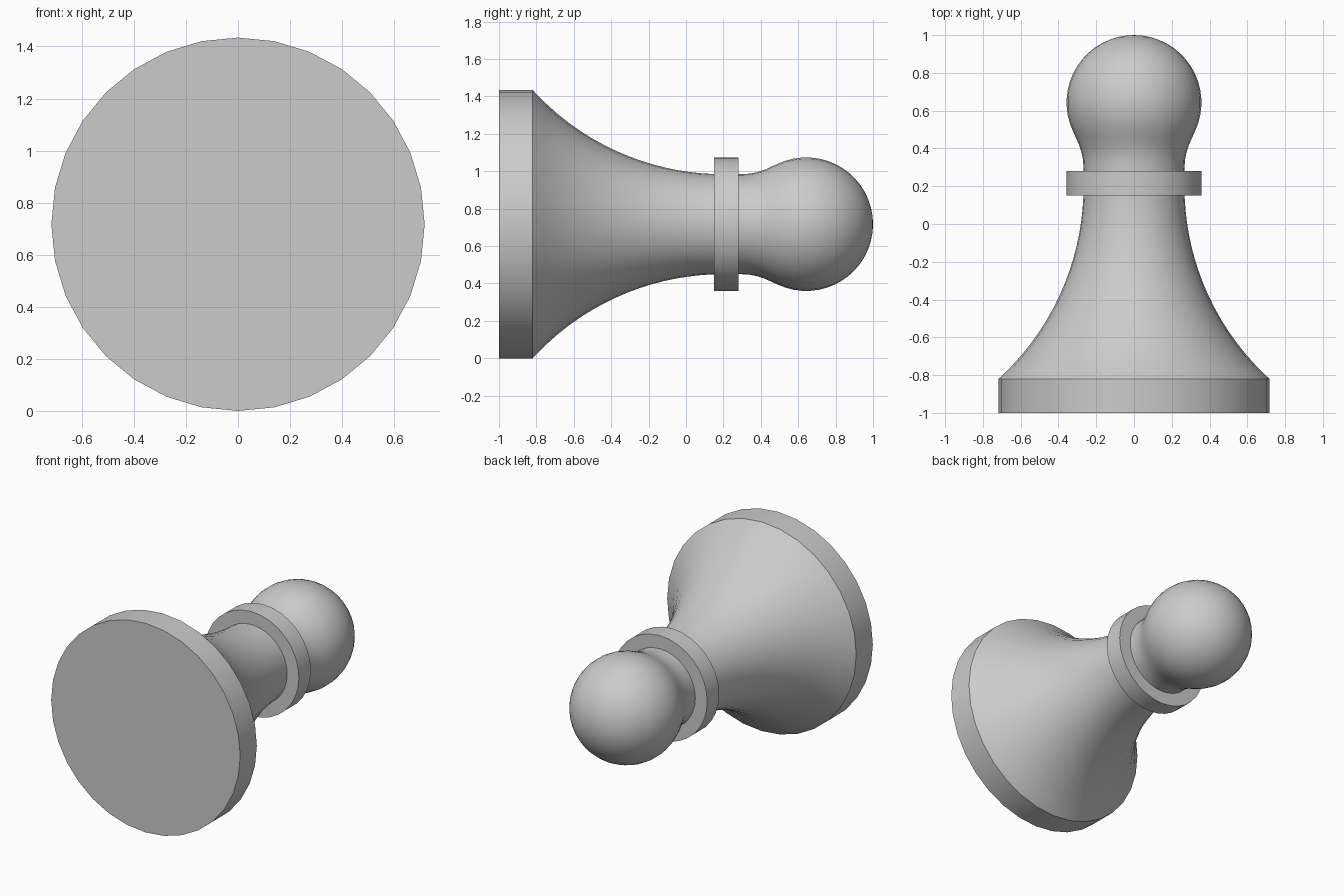
import bpy
import bmesh
from math import sin, cos, pi, sqrt, radians

cube = bpy.data.objects.get("Cube")
if cube:
    bpy.data.objects.remove(cube, do_unlink=True)

BASE_R = 0.717
NECK_R = 0.267
SIDES = 32

grey = bpy.data.materials.new("light grey")
grey.use_nodes = True
grey.diffuse_color = (0.6, 0.6, 0.6, 1)
grey.node_tree.nodes["Principled BSDF"].inputs["Base Color"].default_value = (0.6, 0.6, 0.6, 1)


def lathe(name, profile):
    """Turn (y, radius) points around the lengthwise axis, listed front to back."""
    bm = bmesh.new()
    rings = []
    for y, r in profile:
        angles = [2 * pi * k / SIDES for k in range(SIDES)]
        rings.append([bm.verts.new((r * cos(a), y, BASE_R + r * sin(a))) for a in angles])
    for lower, upper in zip(rings, rings[1:]):
        for k in range(SIDES):
            n = (k + 1) % SIDES
            bm.faces.new((lower[k], upper[k], upper[n], lower[n]))
    bmesh.ops.remove_doubles(bm, verts=bm.verts[:], dist=1e-5)
    mesh = bpy.data.meshes.new(name)
    bm.to_mesh(mesh)
    bm.free()
    mesh.materials.append(grey)
    obj = bpy.data.objects.new(name, mesh)
    bpy.context.collection.objects.link(obj)
    bpy.ops.object.select_all(action="DESELECT")
    obj.select_set(True)
    bpy.context.view_layer.objects.active = obj
    bpy.ops.object.shade_smooth_by_angle(angle=radians(30))
    return obj


# Flat disc base
lathe("base", [(-1, 0), (-1, BASE_R), (-0.82, BASE_R)])

# Flared stem: a circular arc that levels out under the collar
START, END = -0.82, 0.2
length, rise = END - START, BASE_R - NECK_R
arc_r = (length ** 2 + rise ** 2) / (2 * rise)
stem = []
for i in range(17):
    y = START + length * i / 16
    stem.append((y, NECK_R + arc_r - sqrt(arc_r ** 2 - (END - y) ** 2)))
lathe("stem", stem)

# Collar ring
lathe("collar", [(0.15, 0), (0.15, 0.357), (0.28, 0.357), (0.28, 0)])

# Ball head with a blended neck
HEAD_R, HEAD_Y = 0.357, 0.643
head = [(0.2, NECK_R), (0.29, NECK_R), (0.34, 0.27), (0.38, 0.278),
        (0.42, 0.291), (0.46, 0.309)]
for i in range(17):
    a = radians(115) * (1 - i / 16)
    head.append((HEAD_Y + HEAD_R * cos(a), HEAD_R * sin(a)))
lathe("head", head)
